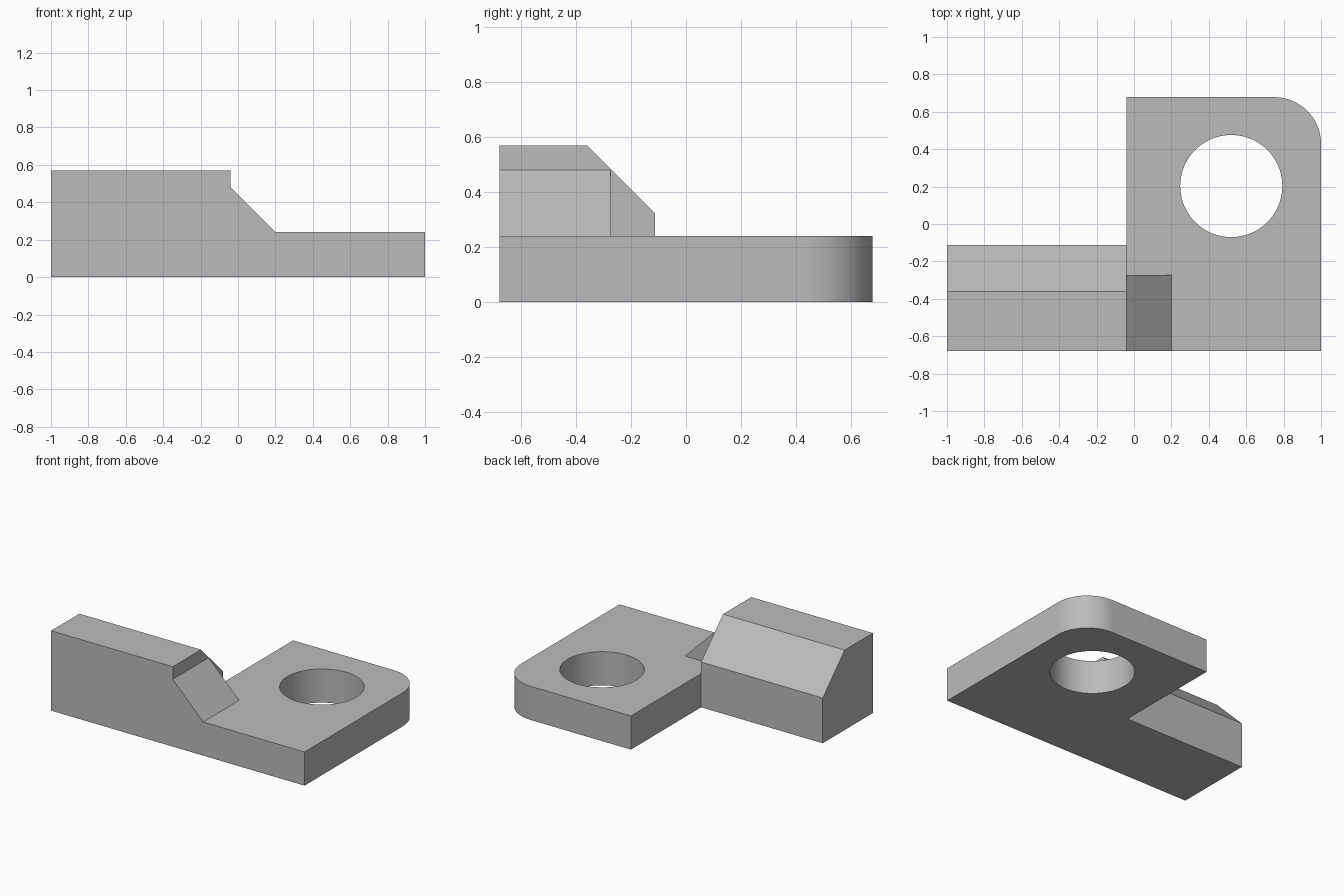
import bpy, bmesh, math
from mathutils import Vector

cube = bpy.data.objects.get("Cube")
if cube:
    bpy.data.objects.remove(cube, do_unlink=True)

grey = bpy.data.materials.new("plain grey")
grey.use_nodes = True
colour = (0.5, 0.5, 0.5, 1)
grey.diffuse_color = colour
grey.node_tree.nodes["Principled BSDF"].inputs["Base Color"].default_value = colour

FRONT, STEP, RIGHT_END = -0.678, -0.04, 1.0
BACK, PLATE_TOP = 0.678, 0.24


def prism(name, points, offset):
    """Extrude a closed outline of 3D points along the offset vector."""
    bm = bmesh.new()
    face = bm.faces.new([bm.verts.new(p) for p in points])
    new = bmesh.ops.extrude_face_region(bm, geom=[face])["geom"]
    bmesh.ops.translate(bm, vec=Vector(offset),
                        verts=[v for v in new if isinstance(v, bmesh.types.BMVert)])
    bmesh.ops.recalc_face_normals(bm, faces=bm.faces)
    mesh = bpy.data.meshes.new(name)
    bm.to_mesh(mesh)
    bm.free()
    mesh.materials.append(grey)
    obj = bpy.data.objects.new(name, mesh)
    bpy.context.collection.objects.link(obj)
    return obj


def arc(cx, cy, r, start, end, steps):
    angles = [math.radians(start + (end - start) * i / steps) for i in range(steps + 1)]
    return [(cx + r * math.cos(a), cy + r * math.sin(a)) for a in angles]


def combine(target, other, operation):
    mod = target.modifiers.new(operation.lower(), "BOOLEAN")
    mod.operation, mod.object, mod.solver = operation, other, "EXACT"
    bpy.context.view_layer.objects.active = target
    bpy.ops.object.modifier_apply(modifier=mod.name)
    bpy.data.objects.remove(other, do_unlink=True)


# Flat plate with one rounded corner
radius = 0.25
outline = [(STEP, FRONT), (RIGHT_END, FRONT)]
outline += arc(RIGHT_END - radius, BACK - radius, radius, 0, 90, 24)
outline += [(STEP, BACK)]
bracket = prism("bracket", [(x, y, 0) for x, y in outline], (0, 0, PLATE_TOP))

# Round through hole
ring = arc(0.52, 0.203, 0.273, 0, 360, 72)[:-1]
hole = prism("hole_cutter", [(x, y, -0.1) for x, y in ring], (0, 0, 0.5))
hole.hide_render = True
combine(bracket, hole, "DIFFERENCE")

# Raised bar with a chamfered back edge
section = [(FRONT, 0), (-0.113, 0), (-0.113, 0.323), (-0.36, 0.57), (FRONT, 0.57)]
bar = prism("bar", [(-1, y, z) for y, z in section], (STEP + 1, 0, 0))
combine(bracket, bar, "UNION")

# Sloping gusset between the bar and the plate
wedge = [(STEP, PLATE_TOP), (0.2, PLATE_TOP), (STEP, 0.48)]
gusset = prism("gusset", [(x, FRONT, z) for x, z in wedge], (0, 0.404, 0))
combine(bracket, gusset, "UNION")

# Merge the coplanar seams and finish the shading
bm = bmesh.new()
bm.from_mesh(bracket.data)
bmesh.ops.remove_doubles(bm, verts=bm.verts, dist=0.0001)
bmesh.ops.dissolve_limit(bm, angle_limit=math.radians(0.5), verts=bm.verts, edges=bm.edges)
bm.to_mesh(bracket.data)
bm.free()
bpy.ops.object.select_all(action="DESELECT")
bracket.select_set(True)
bpy.context.view_layer.objects.active = bracket
bpy.ops.object.shade_smooth_by_angle(angle=math.radians(30))
